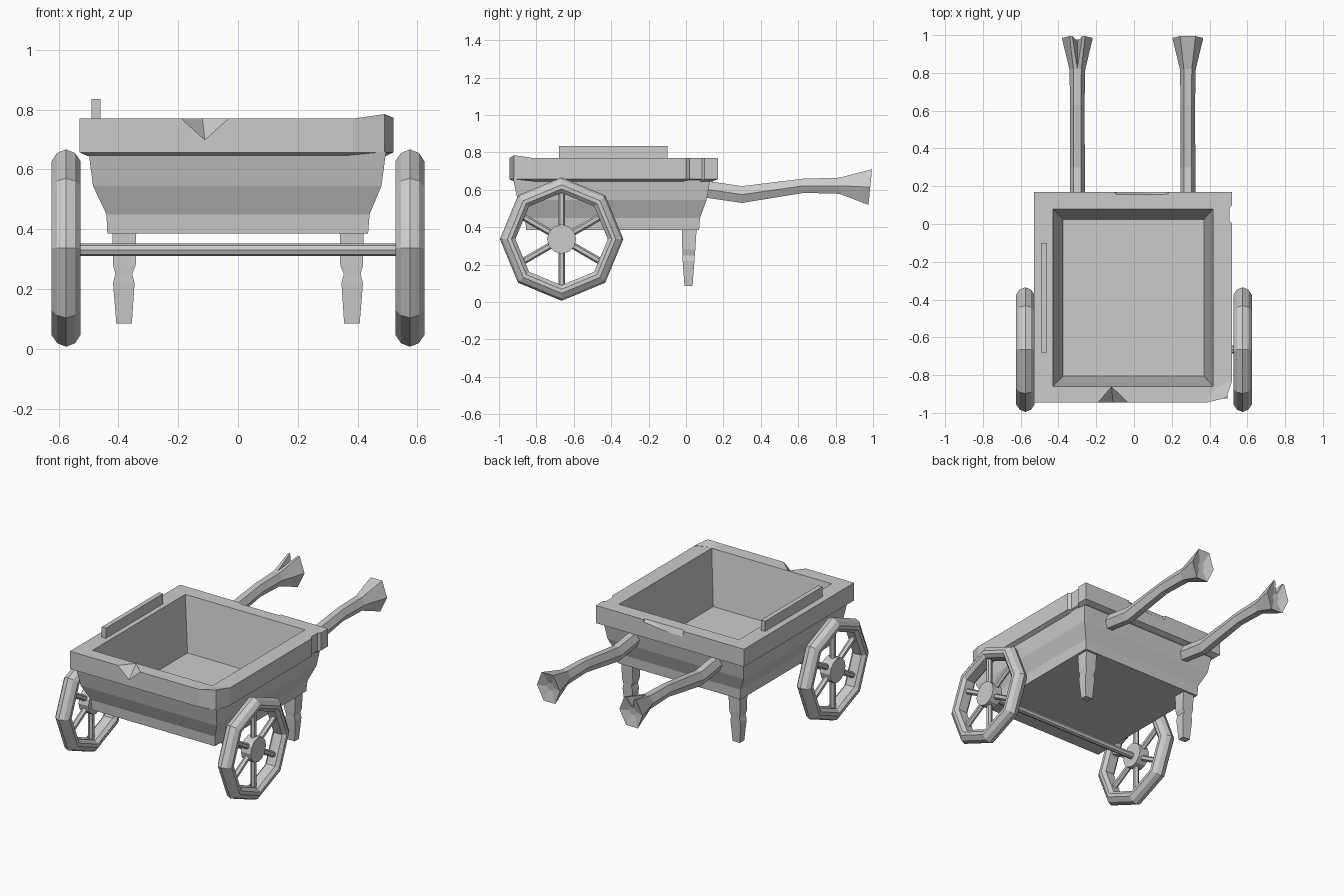
import bpy, bmesh
from math import sin, cos, pi, radians
from mathutils import Vector, Matrix

cube = bpy.data.objects.get("Cube")
if cube:
    bpy.data.objects.remove(cube, do_unlink=True)

GREY = (0.6, 0.6, 0.6, 1)
wood = bpy.data.materials.new("plain grey")
wood.diffuse_color = GREY
wood.use_nodes = True
wood.node_tree.nodes["Principled BSDF"].inputs["Base Color"].default_value = GREY


def finish(name, bm):
    bmesh.ops.recalc_face_normals(bm, faces=bm.faces)
    mesh = bpy.data.meshes.new(name)
    bm.to_mesh(mesh)
    bm.free()
    mesh.materials.append(wood)
    obj = bpy.data.objects.new(name, mesh)
    bpy.context.collection.objects.link(obj)
    return obj


def loft(name, rings, closed=False):
    """Skin a list of equal point rings, capped or closed on itself."""
    bm = bmesh.new()
    loops = [[bm.verts.new(p) for p in ring] for ring in rings]
    pairs = list(zip(loops, loops[1:]))
    if closed:
        pairs.append((loops[-1], loops[0]))
    else:
        bm.faces.new(loops[0])
        bm.faces.new(loops[-1])
    for a, b in pairs:
        for i in range(len(a)):
            j = (i + 1) % len(a)
            bm.faces.new((a[i], a[j], b[j], b[i]))
    return finish(name, bm)


def hull(name, points):
    bm = bmesh.new()
    for p in points:
        bm.verts.new(p)
    bmesh.ops.convex_hull(bm, input=bm.verts)
    return finish(name, bm)


def rod(name, start, end, radius, sides):
    start, end = Vector(start), Vector(end)
    axis = end - start
    turn = axis.to_track_quat('Z', 'Y').to_matrix().to_4x4()
    bm = bmesh.new()
    bmesh.ops.create_cone(bm, cap_ends=True, segments=sides, radius1=radius, radius2=radius,
                          depth=axis.length, matrix=Matrix.Translation((start + end) / 2) @ turn)
    return finish(name, bm)


def cut(obj, cutter):
    """Subtract the cutter and throw it away."""
    cutter.hide_render = True
    mod = obj.modifiers.new("cut", 'BOOLEAN')
    mod.operation, mod.solver, mod.object = 'DIFFERENCE', 'EXACT', cutter
    bpy.context.view_layer.objects.active = obj
    bpy.ops.object.modifier_apply(modifier=mod.name)
    bpy.data.objects.remove(cutter, do_unlink=True)


def rect(x0, x1, y0, y1, z):
    return [(x0, y0, z), (x1, y0, z), (x1, y1, z), (x0, y1, z)]


def hollow():
    return loft("hollow", [rect(-0.375, 0.37, -0.805, 0.025, 0.43),
                           rect(-0.43, 0.42, -0.86, 0.08, 0.775)])


# Tapered tub
tub = loft("tub", [rect(-0.437, 0.435, -0.855, 0.07, 0.385),
                   rect(-0.44, 0.44, -0.86, 0.075, 0.45),
                   rect(-0.485, 0.48, -0.9, 0.11, 0.545),
                   rect(-0.5, 0.495, -0.925, 0.13, 0.66)])
cut(tub, hollow())

# Heavy rim with a worn outline
outline = [(-0.53, -0.945), (0.385, -0.945), (0.49, -0.92), (0.52, -0.83), (0.52, 0.0),
           (0.505, 0.02), (0.505, 0.085), (0.52, 0.1), (0.52, 0.17), (-0.53, 0.17)]


def rim_ring(z, scale=1.0):
    return [(x * scale, -0.39 + (y + 0.39) * scale, z) for x, y in outline]


rim = loft("rim", [rim_ring(0.645, 0.95), rim_ring(0.657), rim_ring(0.77)])
cut(rim, hollow())
cut(rim, hull("front_chip", [(-0.21, -0.955, 0.78), (-0.01, -0.955, 0.78),
                             (-0.11, -0.955, 0.69), (-0.12, -0.85, 0.78)]))
cut(rim, hull("back_chip", [(-0.12, 0.18, 0.78), (0.19, 0.18, 0.78), (-0.09, 0.152, 0.78),
                            (0.18, 0.152, 0.78), (-0.1, 0.18, 0.71), (0.18, 0.18, 0.74)]))

# Raised splinter of the rim corner
hull("rim_corner", [(0.385, -0.945, 0.77), (0.49, -0.92, 0.785), (0.52, -0.83, 0.773),
                    (0.43, -0.87, 0.77), (0.385, -0.945, 0.7), (0.49, -0.92, 0.7),
                    (0.52, -0.83, 0.7)])

# Board standing on the rim
loft("side_board", [rect(-0.49, -0.46, -0.68, -0.1, z) for z in (0.76, 0.835)])

# Wheels on one axle
HUB_Y, HUB_Z = -0.665, 0.337
tyre = [(0.33, 0), (0.318, 0.03), (0.29, 0.049), (0.268, 0.049), (0.247, 0.03),
        (0.247, -0.03), (0.268, -0.049), (0.29, -0.049), (0.318, -0.03)]


def on_wheel(x, radius, angle):
    return (x, HUB_Y + radius * cos(angle), HUB_Z + radius * sin(angle))


for side, label in ((1, "left"), (-1, "right")):
    x = 0.575 * side
    loft(label + "_wheel_rim",
         [[on_wheel(x + dx, r, i * pi / 4) for r, dx in tyre] for i in range(8)], closed=True)
    rod(label + "_hub", (x - 0.035, HUB_Y, HUB_Z), (x + 0.035, HUB_Y, HUB_Z), 0.078, 12)
    for i in range(6):
        a = radians(30 + 60 * i)
        rod(f"{label}_spoke_{i + 1}", on_wheel(x, 0.05, a), on_wheel(x, 0.26, a), 0.018, 6)
rod("axle", (-0.57, HUB_Y, 0.331), (0.57, HUB_Y, 0.331), 0.021, 8)

# Legs, nicked halfway down
for side, label in ((1, "left"), (-1, "right")):
    rings = []
    for z, inner, outer, y0, y1 in ((0.085, 0.355, 0.407, -0.008, 0.035),
                                    (0.22, 0.346, 0.418, -0.018, 0.045),
                                    (0.25, 0.354, 0.41, -0.018, 0.047),
                                    (0.28, 0.342, 0.418, -0.02, 0.05),
                                    (0.4, 0.34, 0.42, -0.022, 0.057)):
        rings.append(rect(inner * side, outer * side, y0, y1, z))
    loft(label + "_leg", rings)

# Curved six-sided handles with flared, dished ends: y, z, half width, half height
grip = [(0.08, 0.607, 0.04, 0.045), (0.3, 0.575, 0.04, 0.045), (0.63, 0.622, 0.038, 0.038),
        (0.82, 0.622, 0.042, 0.043), (0.985, 0.615, 0.082, 0.095), (0.965, 0.615, 0.025, 0.025)]


def handle(name, x):
    rings = []
    for y, z, w, h in grip:
        lean = 0.1 if y > 0.9 else 0
        ring = []
        for i in range(6):
            up = h * sin(i * pi / 3) / sin(pi / 3)
            ring.append((x + w * cos(i * pi / 3), y + lean * up, z + up))
        rings.append(ring)
    return loft(name, rings)


handle("left_handle", 0.285)
split = handle("right_handle", -0.3)
cut(split, hull("split", [(-0.335, 1.01, 0.73), (-0.265, 1.01, 0.73),
                          (-0.3, 1.01, 0.63), (-0.3, 0.82, 0.668)]))
